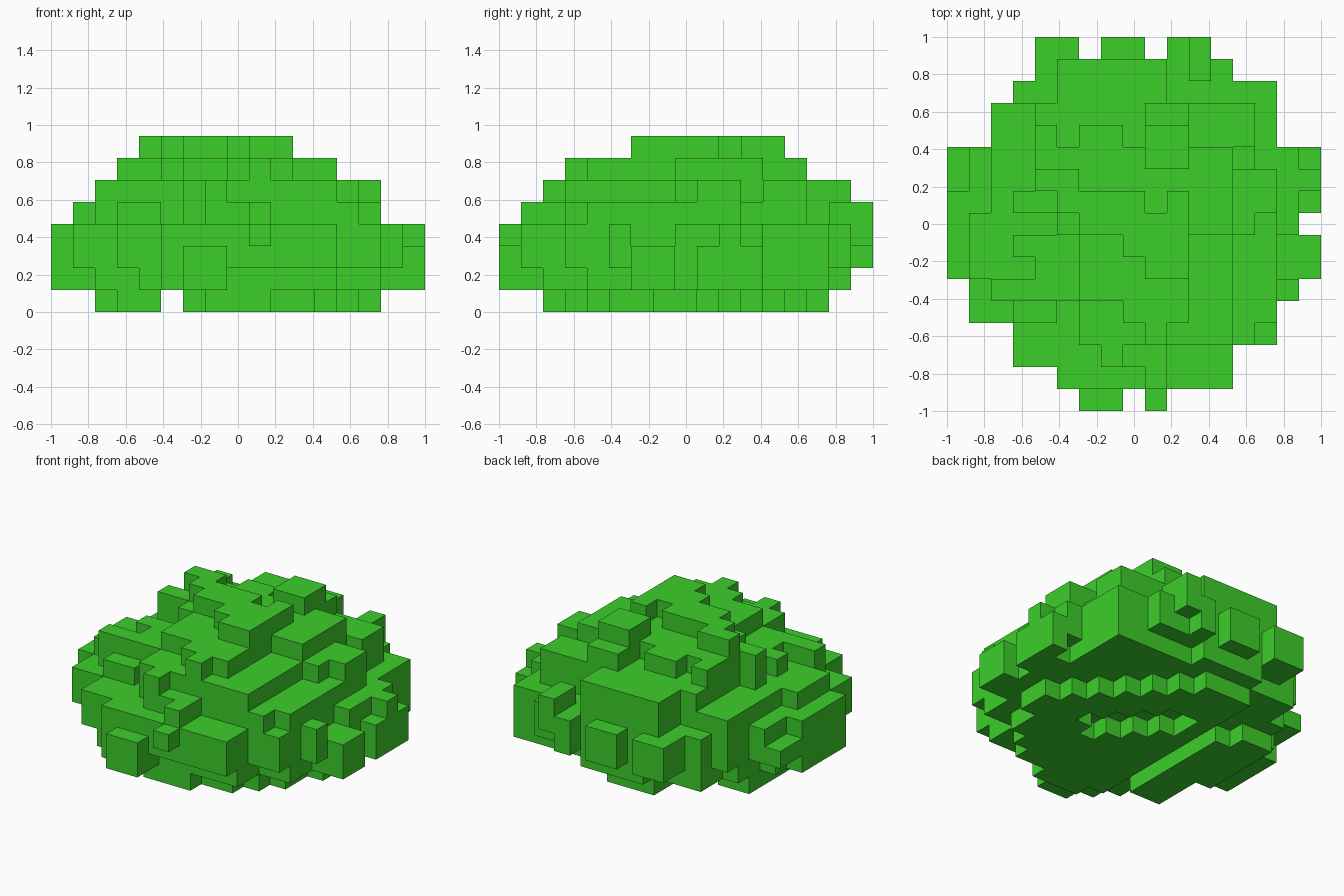
import bpy
import bmesh
from mathutils import Vector

default_cube = bpy.data.objects.get("Cube")
if default_cube:
    bpy.data.objects.remove(default_cube, do_unlink=True)

GRID = 17                 # blocks along the longest side
BLOCK = 2.0 / GRID
filled = set()


def add_blocks(bottom, top, *footprints):
    """Fill footprints (x start, x end, y start, y end) on a range of tiers."""
    for x_start, x_end, y_start, y_end in footprints:
        for x in range(x_start, x_end):
            for y in range(y_start, y_end):
                for z in range(bottom, top):
                    filled.add((x, y, z))


def remove_blocks(bottom, top, rule):
    """Remove the blocks on a range of tiers whose x and y meet the rule."""
    for block in list(filled):
        if bottom <= block[2] < top and rule(block[0], block[1]):
            filled.discard(block)


# ragged underside, split by a straight trench and a diagonal slot
add_blocks(0, 1, (3, 5, 4, 11), (2, 4, 7, 12), (6, 12, 3, 13),
           (7, 10, 2, 3), (12, 14, 4, 11), (14, 15, 7, 9), (6, 10, 13, 15))
remove_blocks(0, 1, lambda x, y: x + y > 22 or x - y > 8)
remove_blocks(0, 1, lambda x, y: 17 <= x + y <= 19 and -4 <= x - y <= 3)

# lower skirt
add_blocks(1, 2, (2, 15, 4, 13), (1, 16, 6, 11), (4, 13, 2, 15),
           (5, 8, 1, 2), (6, 10, 15, 16), (3, 15, 4, 15))

# widest part of the foliage
add_blocks(2, 4, (1, 16, 5, 12), (1, 15, 4, 12), (2, 15, 4, 14),
           (3, 15, 3, 15), (3, 13, 2, 15), (5, 13, 1, 16), (4, 13, 15, 16))
remove_blocks(3, 4, lambda x, y: x == 15 and y in (6, 7))

# shoulder tier
add_blocks(4, 5, (1, 2, 6, 9), (2, 14, 5, 12), (3, 5, 4, 5), (6, 14, 3, 5),
           (14, 15, 4, 11), (2, 14, 12, 14), (5, 10, 14, 16),
           (7, 9, 2, 3), (9, 10, 1, 3), (11, 12, 15, 16))

# upper tier, with a loose clump at the front right
add_blocks(5, 6, (4, 6, 5, 14), (6, 13, 3, 14), (7, 8, 2, 3),
           (3, 4, 7, 8), (3, 4, 9, 10), (5, 10, 14, 16),
           (13, 14, 8, 14), (14, 15, 9, 11), (2, 5, 5, 6))
remove_blocks(5, 6, lambda x, y: (x, y) in ((4, 8), (13, 11)))

# crown tier
add_blocks(6, 7, (6, 11, 5, 12), (8, 11, 4, 5), (9, 10, 3, 4),
           (11, 13, 8, 12), (5, 6, 8, 12), (3, 5, 9, 10), (4, 5, 10, 12),
           (4, 5, 12, 13), (6, 8, 12, 13), (9, 11, 12, 14))

# peak, stepped toward the front, with a separate tuft behind it
add_blocks(7, 8, (4, 6, 10, 11), (5, 6, 9, 10), (6, 9, 8, 10), (8, 9, 7, 8),
           (9, 11, 6, 10), (9, 11, 11, 13))
remove_blocks(7, 8, lambda x, y: (x, y) == (9, 9))

# tufts sticking out on the front, back, right and left
add_blocks(1, 3, (6, 8, 0, 1))
add_blocks(3, 4, (9, 10, 0, 1))
add_blocks(2, 4, (4, 6, 16, 17), (7, 9, 16, 17), (10, 11, 16, 17))
add_blocks(3, 5, (11, 12, 16, 17))
add_blocks(1, 4, (0, 1, 6, 10))
add_blocks(1, 3, (16, 17, 6, 8), (16, 17, 9, 12))
add_blocks(2, 3, (0, 1, 10, 12))
add_blocks(3, 4, (16, 17, 10, 11))

# turn the exposed sides of the blocks into one mesh
mesh = bpy.data.meshes.new("bush_foliage")
bm = bmesh.new()
corners = {}


def corner(point):
    key = tuple(round(value) for value in point)
    if key not in corners:
        x, y, z = key
        corners[key] = bm.verts.new((x * BLOCK - 1, y * BLOCK - 1, z * BLOCK))
    return corners[key]


axes = [Vector((1, 0, 0)), Vector((0, 1, 0)), Vector((0, 0, 1))]
for block in sorted(filled):
    origin = Vector(block)
    for index, normal in enumerate(axes):
        side_a = axes[(index + 1) % 3]
        side_b = axes[(index + 2) % 3]
        for direction in (1, -1):
            neighbour = tuple(round(v) for v in origin + normal * direction)
            if neighbour in filled:
                continue
            start = origin + normal if direction > 0 else origin
            loop = [start, start + side_a, start + side_a + side_b, start + side_b]
            if direction < 0:
                loop.reverse()
            bm.faces.new([corner(point) for point in loop])

bm.to_mesh(mesh)
bm.free()

# leaf colour
leaf = bpy.data.materials.new("leaf_green")
leaf.use_nodes = True
colour = (0.045, 0.62, 0.023, 1.0)
leaf.diffuse_color = colour
leaf.node_tree.nodes["Principled BSDF"].inputs["Base Color"].default_value = colour
mesh.materials.append(leaf)

bush = bpy.data.objects.new("bush_foliage", mesh)
bpy.context.collection.objects.link(bush)
